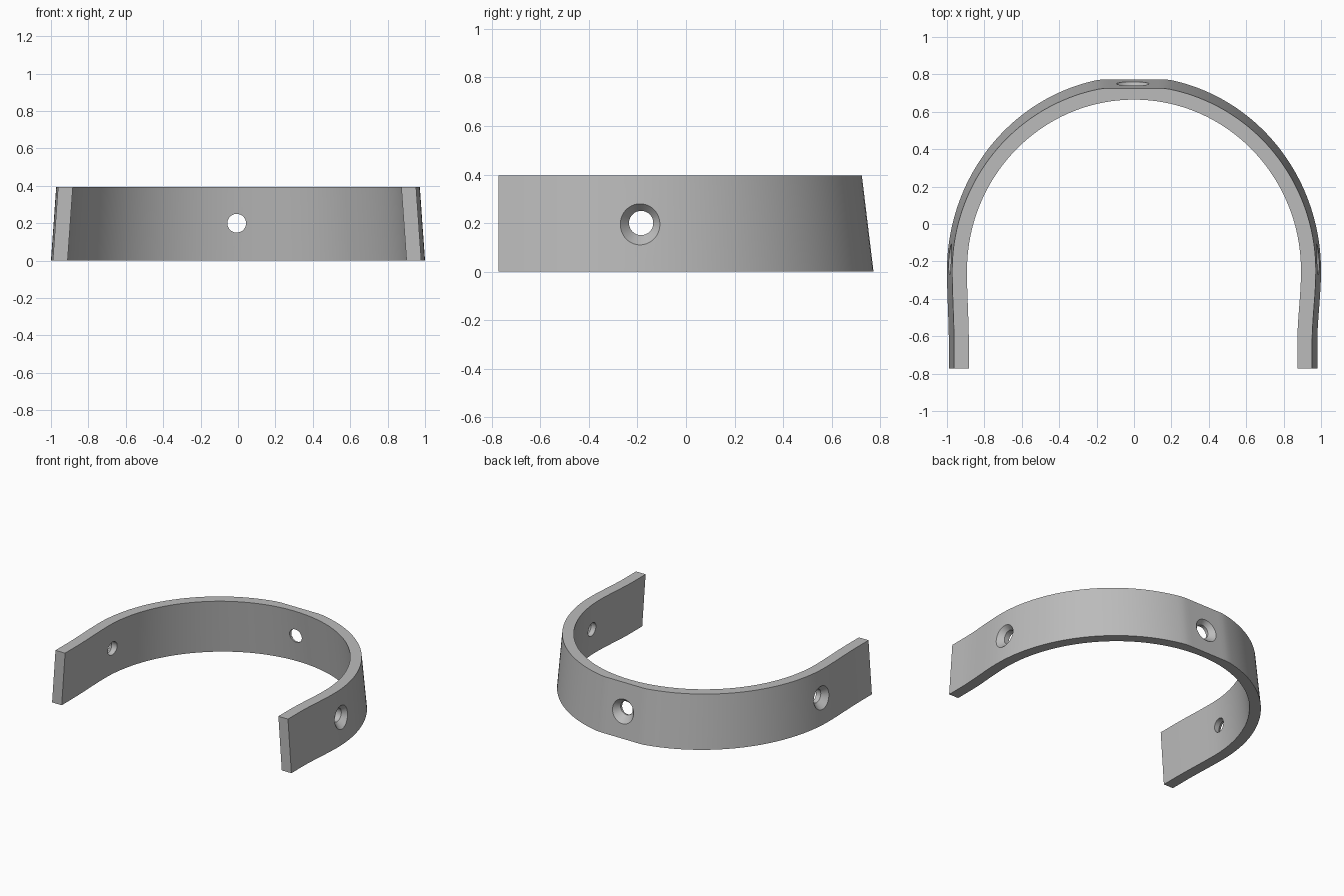
import bpy, bmesh, math
from mathutils import Matrix, Vector

default = bpy.data.objects.get("Cube")
if default:
    bpy.data.objects.remove(default)

grey = bpy.data.materials.new("plain grey")
grey.use_nodes = True
colour = (0.5, 0.5, 0.5, 1)
grey.diffuse_color = colour
grey.node_tree.nodes["Principled BSDF"].inputs["Base Color"].default_value = colour

HEIGHT, CENTRE_Y, END_Y = 0.395, -0.25, -0.772
ARC_STEPS, ARM_STEPS = 96, 12


def new_object(name, bm):
    bmesh.ops.recalc_face_normals(bm, faces=bm.faces)
    mesh = bpy.data.meshes.new(name)
    bm.to_mesh(mesh)
    bm.free()
    mesh.materials.append(grey)
    obj = bpy.data.objects.new(name, mesh)
    bpy.context.collection.objects.link(obj)
    return obj


def arm(rx, side, inward):
    """Points from the arm's tip to the start of the arc, easing inward to the tip."""
    pts = []
    for i in range(ARM_STEPS, 0, -1):
        t = i / ARM_STEPS
        s = min(1, t / 0.75)
        ease = s * s * (3 - 2 * s)
        pts.append((side * (rx - inward * ease), CENTRE_Y + (END_Y - CENTRE_Y) * t))
    return pts


def outline(rx, ry, flat=9):
    """Horseshoe path from right tip to left tip, cut flat at the back."""
    arc = []
    for i in range(ARC_STEPS + 1):
        a = math.pi * (1 - i / ARC_STEPS)
        arc.append((rx * math.cos(a), min(flat, CENTRE_Y + ry * math.sin(a))))
    return arm(rx, -1, 0.01) + arc + arm(rx, 1, 0.02)[::-1]


# Tapered horseshoe band: four edge paths joined into a closed strip
bm = bmesh.new()
edges = [(outline(1.0, 1.04, 0.773), 0), (outline(0.972, 0.99, 0.725), HEIGHT),
         (outline(0.893, 0.915), HEIGHT), (outline(0.921, 0.965), 0)]
rows = [[bm.verts.new((x, y, z)) for x, y in path] for path, z in edges]
for k in range(4):
    a, b = rows[k], rows[(k + 1) % 4]
    for i in range(len(a) - 1):
        bm.faces.new((a[i], a[i + 1], b[i + 1], b[i]))
for end in (0, -1):
    bm.faces.new([row[end] for row in rows])
band = new_object("band", bm)


def countersunk_cutter(name, surface, outward):
    """Straight bore opening into a cone at the outer surface."""
    bm = bmesh.new()
    profile = [(0.05, -0.2), (0.05, -0.04), (0.125, 0.045)]
    rot = Vector((0, 0, 1)).rotation_difference(Vector(outward)).to_matrix().to_4x4()
    place = Matrix.Translation(surface) @ rot
    n = 48
    rings = [[bm.verts.new(place @ Vector((r * math.cos(math.tau * i / n),
                                           r * math.sin(math.tau * i / n), h)))
              for i in range(n)] for r, h in profile]
    for a, b in zip(rings, rings[1:]):
        for i in range(n):
            j = (i + 1) % n
            bm.faces.new((a[i], a[j], b[j], b[i]))
    bm.faces.new(rings[0])
    bm.faces.new(rings[-1])
    cutter = new_object(name, bm)
    cutter.hide_render = True
    return cutter


# Three screw holes: one on each arm and one at the back
bpy.context.view_layer.objects.active = band
for name, surface, outward in [("left_hole", (0.985, -0.185, 0.2), (1, 0, 0)),
                               ("right_hole", (-0.985, -0.185, 0.2), (-1, 0, 0)),
                               ("back_hole", (-0.007, 0.748, 0.2), (0, 1, 0))]:
    cutter = countersunk_cutter(name, surface, outward)
    cut = band.modifiers.new(name, "BOOLEAN")
    cut.operation, cut.solver, cut.object = "DIFFERENCE", "EXACT", cutter
    bpy.ops.object.modifier_apply(modifier=name)
    bpy.data.objects.remove(cutter)

bpy.ops.object.select_all(action="DESELECT")
band.select_set(True)
bpy.ops.object.shade_smooth_by_angle(angle=math.radians(25))
